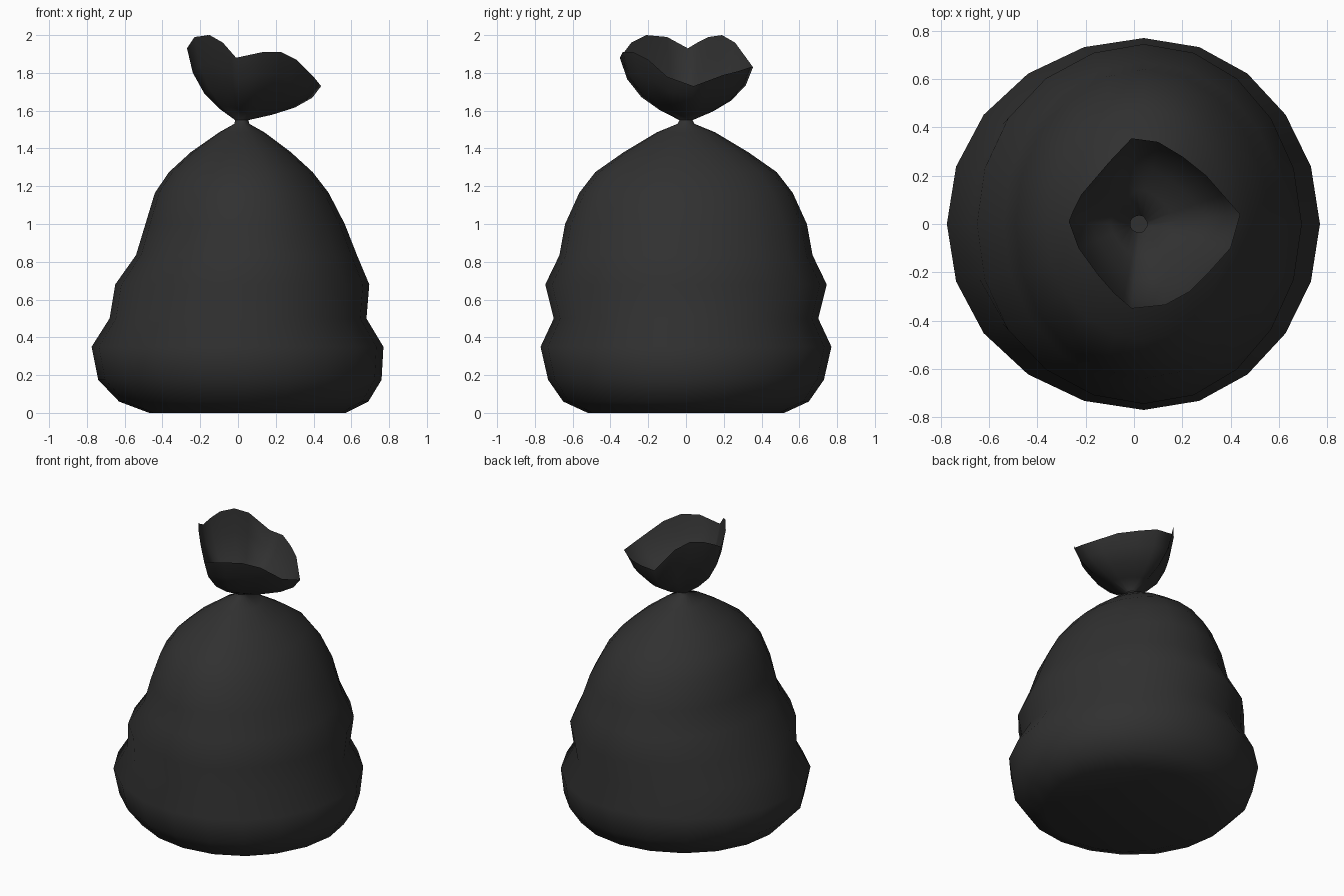
import bpy, bmesh, math

if "Cube" in bpy.data.objects:
    bpy.data.objects.remove(bpy.data.objects["Cube"])

N = 20
black = bpy.data.materials.new("black plastic")
black.diffuse_color = (0.03, 0.03, 0.03, 1)
black.use_nodes = True
black.node_tree.nodes["Principled BSDF"].inputs["Base Color"].default_value = black.diffuse_color


def loft(name, rings, cap_bottom=False):
    """Skin a stack of closed rings, smooth shaded."""
    bm = bmesh.new()
    vs = [[bm.verts.new(p) for p in ring] for ring in rings]
    for a, b in zip(vs, vs[1:]):
        for i in range(N):
            j = (i + 1) % N
            bm.faces.new((a[i], a[j], b[j], b[i]))
    if cap_bottom:
        bm.faces.new(vs[0][::-1])
    for f in bm.faces:
        f.smooth = True
    me = bpy.data.meshes.new(name)
    bm.to_mesh(me)
    bm.free()
    me.materials.append(black)
    ob = bpy.data.objects.new(name, me)
    bpy.context.collection.objects.link(ob)
    return ob


def body_ring(z, left, right, depth):
    """Oval with separate left and right reach; middle slightly shifted in x."""
    mid = 0.04 if z < 1.4 else (left + right) / 2
    pts = []
    for i in range(N):
        a = 2 * math.pi * i / N
        c, s = math.cos(a), math.sin(a)
        reach = right if c > 0 else -left
        pts.append((reach * c + mid * s ** 4, depth * s, z))
    return pts


# Sagging body: height, left x, right x, half depth
profile = [
    (0.00, -0.47, 0.57, 0.52), (0.06, -0.63, 0.69, 0.65),
    (0.175, -0.74, 0.76, 0.73), (0.35, -0.775, 0.77, 0.77),
    (0.50, -0.68, 0.68, 0.70), (0.68, -0.65, 0.695, 0.745),
    (0.835, -0.54, 0.63, 0.67), (1.00, -0.49, 0.565, 0.64),
    (1.165, -0.44, 0.48, 0.565), (1.275, -0.365, 0.395, 0.48),
    (1.38, -0.25, 0.28, 0.33), (1.485, -0.10, 0.14, 0.155),
    (1.53, -0.02, 0.06, 0.045), (1.55, -0.015, 0.055, 0.035),
]
loft("bag_body", [body_ring(*p) for p in profile], True)

# Flared mouth: wavy rim, counter-clockwise from the right
rim = [
    (.44, .04, 1.73), (.37, .12, 1.76), (.30, .20, 1.79), (.20, .28, 1.81),
    (.10, .34, 1.83), (-.01, .355, 1.83), (-.10, .26, 1.96), (-.16, .19, 2.0),
    (-.22, .12, 1.99), (-.25, .06, 1.96), (-.27, .01, 1.93), (-.23, -.10, 1.99),
    (-.15, -.21, 2.0), (-.08, -.29, 1.96), (-.045, -.32, 1.92), (-.01, -.35, 1.88),
    (.13, -.335, 1.91), (.23, -.28, 1.91), (.31, -.20, 1.87), (.40, -.10, 1.78),
]
neck = body_ring(1.53, -0.015, 0.055, 0.035)
base = body_ring(1.55, -0.015, 0.055, 0.035)


def mouth_ring(f, g):
    """Blend from neck to rim: f outwards, g upwards."""
    return [(b[0] + (r[0] - b[0]) * f, b[1] + (r[1] - b[1]) * f,
             b[2] + (r[2] - b[2]) * g) for b, r in zip(base, rim)]


steps = [(0, 0), (.33, .16), (.64, .37), (.88, .66), (1, 1)]
loft("bag_mouth", [neck] + [mouth_ring(f, g) for f, g in steps])
